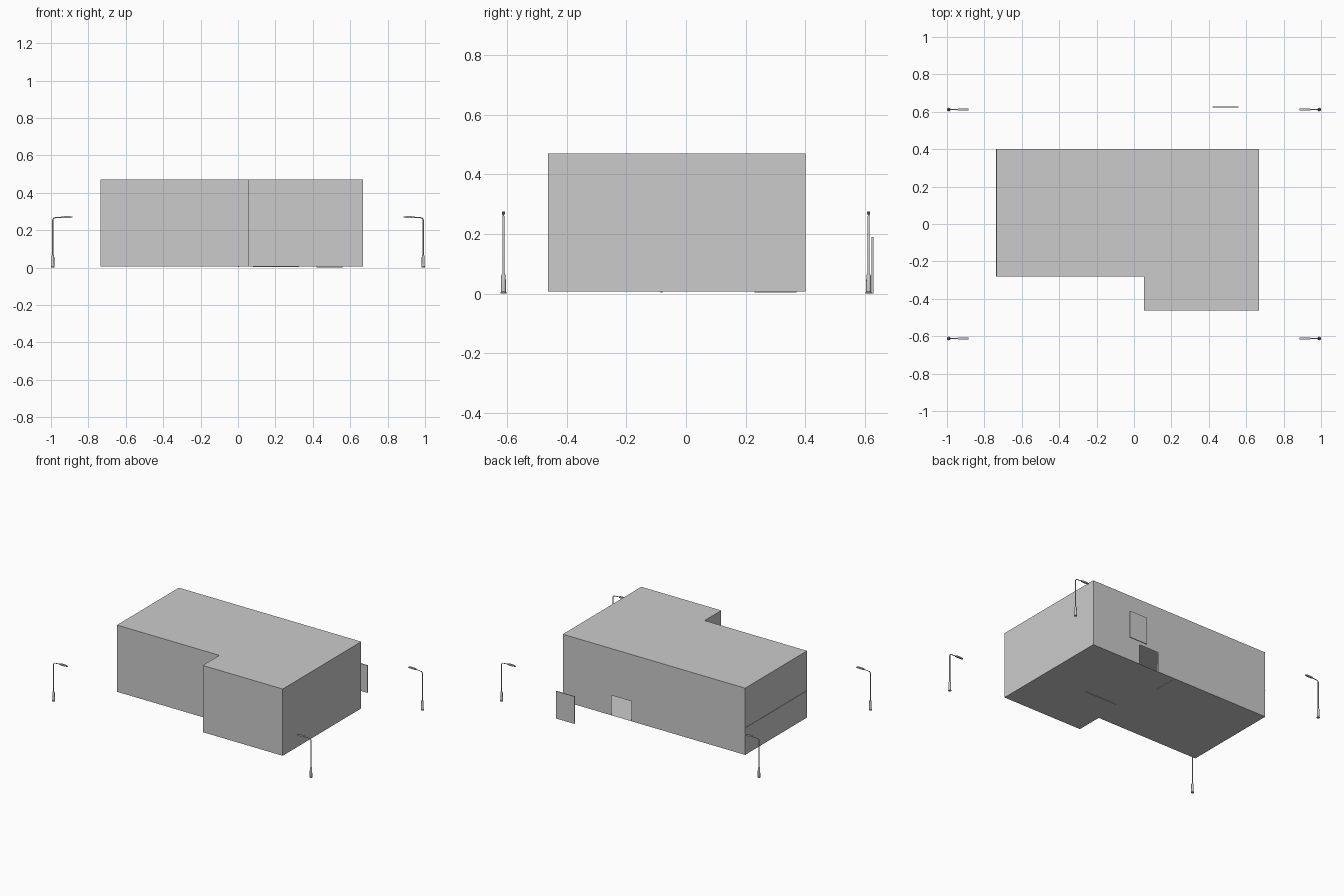
import bpy, bmesh
from math import pi, sin, cos

if "Cube" in bpy.data.objects:
    bpy.data.objects.remove(bpy.data.objects["Cube"])


def mesh_object(name, verts, faces):
    me = bpy.data.meshes.new(name)
    me.from_pydata(verts, [], faces)
    me.update()
    ob = bpy.data.objects.new(name, me)
    bpy.context.collection.objects.link(ob)
    return ob


def box(name, x0, x1, y0, y1, z0, z1):
    bpy.ops.mesh.primitive_cube_add(size=1, location=((x0 + x1) / 2, (y0 + y1) / 2, (z0 + z1) / 2))
    ob = bpy.context.object
    ob.name = name
    ob.scale = (x1 - x0, y1 - y0, z1 - z0)
    return ob


def lathe(name, x, y, profile, n=12):
    verts = [(x + r * cos(2 * pi * k / n), y + r * sin(2 * pi * k / n), z)
             for r, z in profile for k in range(n)]
    faces = [(i * n + k, i * n + (k + 1) % n, (i + 1) * n + (k + 1) % n, (i + 1) * n + k)
             for i in range(len(profile) - 1) for k in range(n)]
    faces += [tuple(reversed(range(n))), tuple(range(len(verts) - n, len(verts)))]
    ob = mesh_object(name, verts, faces)
    bpy.context.view_layer.objects.active = ob
    bpy.ops.object.select_all(action='DESELECT')
    ob.select_set(True)
    bpy.ops.object.shade_smooth_by_angle()
    return ob


# Building shell: thin L-shaped walls, floor and flat roof
Z0, Z1 = 0.006, 0.47
plan = [(-0.735, -0.28), (0.053, -0.28), (0.053, -0.463), (0.668, -0.463), (0.668, 0.40), (-0.735, 0.40)]
n = len(plan)
door_l, door_r, door_h = 0.14, 0.292, 0.145
verts = [(x, y, Z0) for x, y in plan] + [(x, y, Z1) for x, y in plan]
# back wall has a doorway reaching the floor
verts += [(door_r, 0.40, Z0), (door_r, 0.40, door_h), (door_l, 0.40, door_h), (door_l, 0.40, Z0)]
faces = [tuple(reversed(range(n))), tuple(range(n, 2 * n))]
for i in range(n):
    j = (i + 1) % n
    gap = (12, 13, 14, 15) if i == 4 else ()
    faces.append((i, *gap, j, j + n, i + n))
mesh_object("building_shell", verts, faces)

# Upper storey floor, its edge just showing on the left wall
upper = [(-0.738 if x < -0.7 else x - 0.002 if x > 0.6 else x, y, 0.195) for x, y in plan]
mesh_object("upper_floor", upper, [tuple(range(n))])

# Door panels: one standing behind the building, others inside
box("rear_panel", 0.42, 0.56, 0.622, 0.628, 0.0, 0.19)
box("inner_side_panel", 0.0, 0.005, 0.23, 0.37, 0.003, 0.19)
box("inner_front_panel", 0.08, 0.325, -0.085, -0.079, 0.003, 0.19)

# Street lamps at the four corners, arms pointing inward
for side in (-1, 1):
    for y in (-0.612, 0.612):
        x = side * 0.99
        lathe("lamp_base", x, y, [(0.010, 0), (0.010, 0.004), (0.0085, 0.006),
                                  (0.0075, 0.060), (0.0045, 0.067)])
        cu = bpy.data.curves.new("lamp_pole", 'CURVE')
        cu.dimensions = '3D'
        cu.bevel_depth = 0.0038
        cu.bevel_resolution = 1
        cu.use_fill_caps = True
        path = [(0.99, 0.06), (0.99, 0.255), (0.988, 0.262), (0.982, 0.266), (0.935, 0.270)]
        sp = cu.splines.new('POLY')
        sp.points.add(len(path) - 1)
        for p, (px, pz) in zip(sp.points, path):
            p.co = (side * px, y, pz, 1)
            p.radius = 1.0 if pz < 0.26 else 0.75
        bpy.context.collection.objects.link(bpy.data.objects.new("lamp_pole", cu))
        # flat tapered lantern head
        xs = [(0.943, 0.004, 0.266, 0.273), (0.93, 0.0055, 0.265, 0.275),
              (0.90, 0.0055, 0.266, 0.275), (0.884, 0.004, 0.267, 0.272)]
        v = [(side * a, y + w * s, z) for a, w, lo, hi in xs
             for s, z in ((-1, lo), (1, lo), (1, hi), (-1, hi))]
        f = [(4 * i + k, 4 * i + (k + 1) % 4, 4 * i + 4 + (k + 1) % 4, 4 * i + 4 + k)
             for i in range(3) for k in range(4)] + [(3, 2, 1, 0), (12, 13, 14, 15)]
        head = mesh_object("lamp_head", v, f)
        bm = bmesh.new()
        bm.from_mesh(head.data)
        bmesh.ops.recalc_face_normals(bm, faces=bm.faces)
        bm.to_mesh(head.data)
        bm.free()
